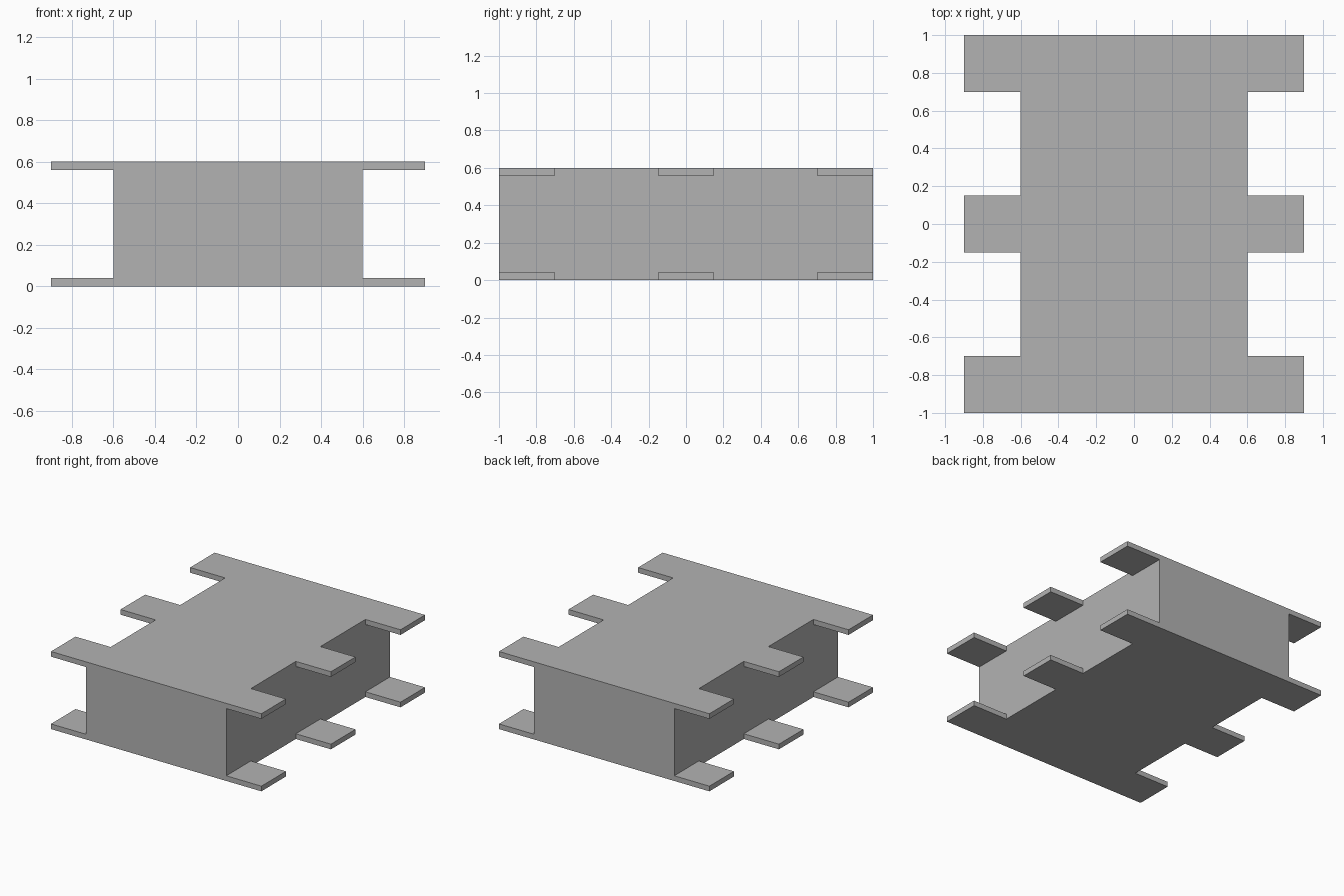
import bpy
import bmesh
from mathutils import Matrix, Vector

cube = bpy.data.objects.get("Cube")
if cube:
    bpy.data.objects.remove(cube, do_unlink=True)

# Overall dimensions
BODY = Vector((1.2, 2.0, 0.6))
TAB = Vector((0.3, 0.3, 0.04))

# Plain grey material
grey = bpy.data.materials.new("plain_grey")
grey.use_nodes = True
grey.diffuse_color = (0.45, 0.45, 0.45, 1)
grey.node_tree.nodes["Principled BSDF"].inputs["Base Color"].default_value = grey.diffuse_color


def box(name, centre, size):
    """Flat-shaded box from its centre and full size."""
    bm = bmesh.new()
    bmesh.ops.create_cube(bm, size=1, matrix=Matrix.Translation(centre) @ Matrix.Diagonal((*size, 1)))
    mesh = bpy.data.meshes.new(name)
    bm.to_mesh(mesh)
    bm.free()
    mesh.materials.append(grey)
    obj = bpy.data.objects.new(name, mesh)
    bpy.context.collection.objects.link(obj)
    return obj


# Central block
box("body", (0, 0, BODY.z / 2), BODY)

# Thin tabs on both sides, flush with the top, bottom and end faces
tab_x = (BODY.x + TAB.x) / 2
tab_y = (BODY.y - TAB.y) / 2
levels = {"bottom": TAB.z / 2, "top": BODY.z - TAB.z / 2}
rows = {"front": -tab_y, "middle": 0, "back": tab_y}
for side, x in {"left": tab_x, "right": -tab_x}.items():
    for row, y in rows.items():
        for level, z in levels.items():
            box(f"{level}_{row}_{side}_tab", (x, y, z), TAB)
